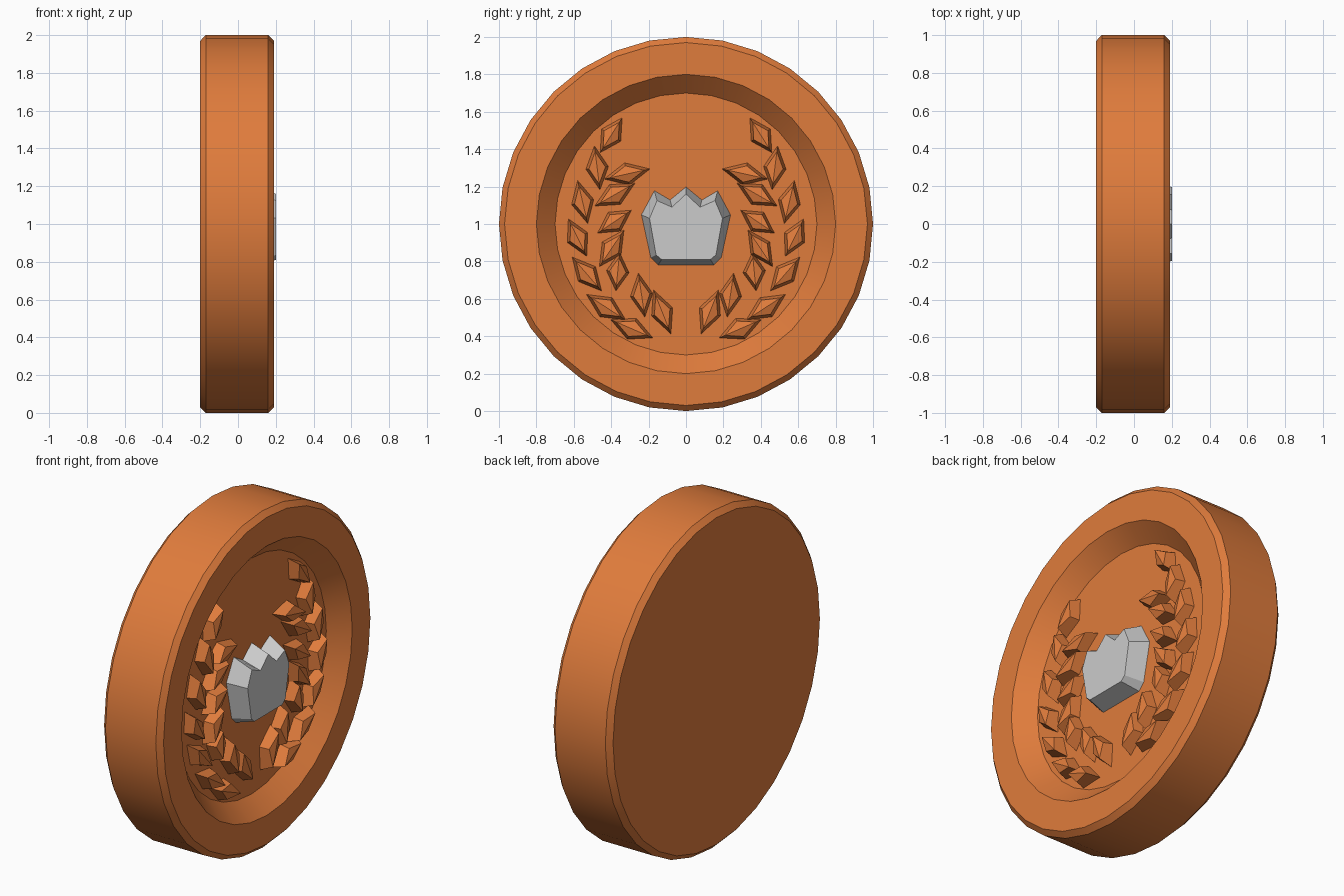
import bpy, bmesh, math
from mathutils import Vector

if "Cube" in bpy.data.objects:
    bpy.data.objects.remove(bpy.data.objects["Cube"])

FLOOR = 0.09   # x of the recessed face
CZ = 1.0       # height of the coin centre

bronze = bpy.data.materials.new("bronze")
bronze.diffuse_color = (0.74, 0.2, 0.045, 1)
bronze.use_nodes = True
bronze.node_tree.nodes["Principled BSDF"].inputs["Base Color"].default_value = bronze.diffuse_color


def finish(bm, name, material=None):
    bmesh.ops.recalc_face_normals(bm, faces=bm.faces)
    mesh = bpy.data.meshes.new(name)
    bm.to_mesh(mesh)
    bm.free()
    obj = bpy.data.objects.new(name, mesh)
    bpy.context.collection.objects.link(obj)
    if material:
        mesh.materials.append(material)
    return obj


def bridge(bm, a, b):
    n = len(a)
    for i in range(n):
        bm.faces.new((a[i], a[(i + 1) % n], b[(i + 1) % n], b[i]))


# Coin disc: profile (x, radius) turned around the x axis
SIDES = 32
profile = [(-0.2, 0.97), (-0.17, 1.0), (0.16, 1.0), (0.19, 0.97),
           (0.19, 0.8), (FLOOR, 0.7)]
bm = bmesh.new()
rings = []
for x, r in profile:
    angles = [2 * math.pi * i / SIDES for i in range(SIDES)]
    rings.append([bm.verts.new((x, r * math.sin(a), CZ + r * math.cos(a)))
                  for a in angles])
for a, b in zip(rings, rings[1:]):
    bridge(bm, a, b)
bm.faces.new(rings[0])
bm.faces.new(rings[-1])
coin = finish(bm, "coin_disc", bronze)
bpy.context.view_layer.objects.active = coin
coin.select_set(True)
bpy.ops.object.shade_smooth_by_angle(angle=math.radians(25))
coin.select_set(False)

# Crown: base and front outlines, right half as (y, z), mirrored in y
base_half = [(0, 1.2), (0.085, 1.13), (0.17, 1.18), (0.24, 1.05),
             (0.19, 0.82), (0.15, 0.78)]
front_half = [(0, 1.16), (0.075, 1.09), (0.155, 1.125), (0.195, 1.03),
              (0.16, 0.835), (0.13, 0.81)]
bm = bmesh.new()


def crown_loop(half, x):
    full = half + [(-y, z) for y, z in reversed(half[1:])]
    return [bm.verts.new((x, y, z)) for y, z in full]


back = crown_loop(base_half, FLOOR - 0.005)
front = crown_loop(front_half, 0.2)
bridge(bm, back, front)
bm.faces.new(back)
bm.faces.new(front)
finish(bm, "crown")

# Laurel leaves on the +y side: tip y, tip z, base y, base z
leaves = [
    # outer row, top to bottom
    (0.34, 1.57, 0.46, 1.38), (0.49, 1.42, 0.46, 1.18),
    (0.58, 1.235, 0.525, 1.0), (0.63, 1.03, 0.53, 0.825),
    (0.61, 0.825, 0.45, 0.64), (0.535, 0.625, 0.32, 0.485),
    (0.405, 0.49, 0.175, 0.39),
    # inner row, top to bottom
    (0.19, 1.295, 0.44, 1.24), (0.27, 1.22, 0.49, 1.095),
    (0.29, 1.075, 0.475, 0.95), (0.33, 0.97, 0.465, 0.77),
    (0.355, 0.85, 0.375, 0.64), (0.255, 0.74, 0.22, 0.5),
    (0.175, 0.65, 0.08, 0.41),
]
bm = bmesh.new()
for ty, tz, by, bz in leaves:
    tip, base = Vector((0, ty, tz)), Vector((0, by, bz))
    along = (tip - base).normalized()
    side = Vector((0, -along.z, along.y)) * 0.062
    mid = (tip + base) / 2
    outline = [tip, mid + side, base, mid - side]
    low = [bm.verts.new(p + Vector((FLOOR - 0.005, 0, 0))) for p in outline]
    heights = (0.155, 0.145, 0.165, 0.145)
    top = [bm.verts.new(mid + (p - mid) * 0.72 + Vector((h, 0, 0)))
           for p, h in zip(outline, heights)]
    bridge(bm, low, top)
    bm.faces.new(low)
    # two facets folded along the midrib
    bm.faces.new((top[0], top[1], top[2]))
    bm.faces.new((top[0], top[2], top[3]))
wreath = finish(bm, "laurel_wreath", bronze)
mirror = wreath.modifiers.new("mirror", 'MIRROR')
mirror.use_axis = (False, True, False)
mirror.use_mirror_merge = False
